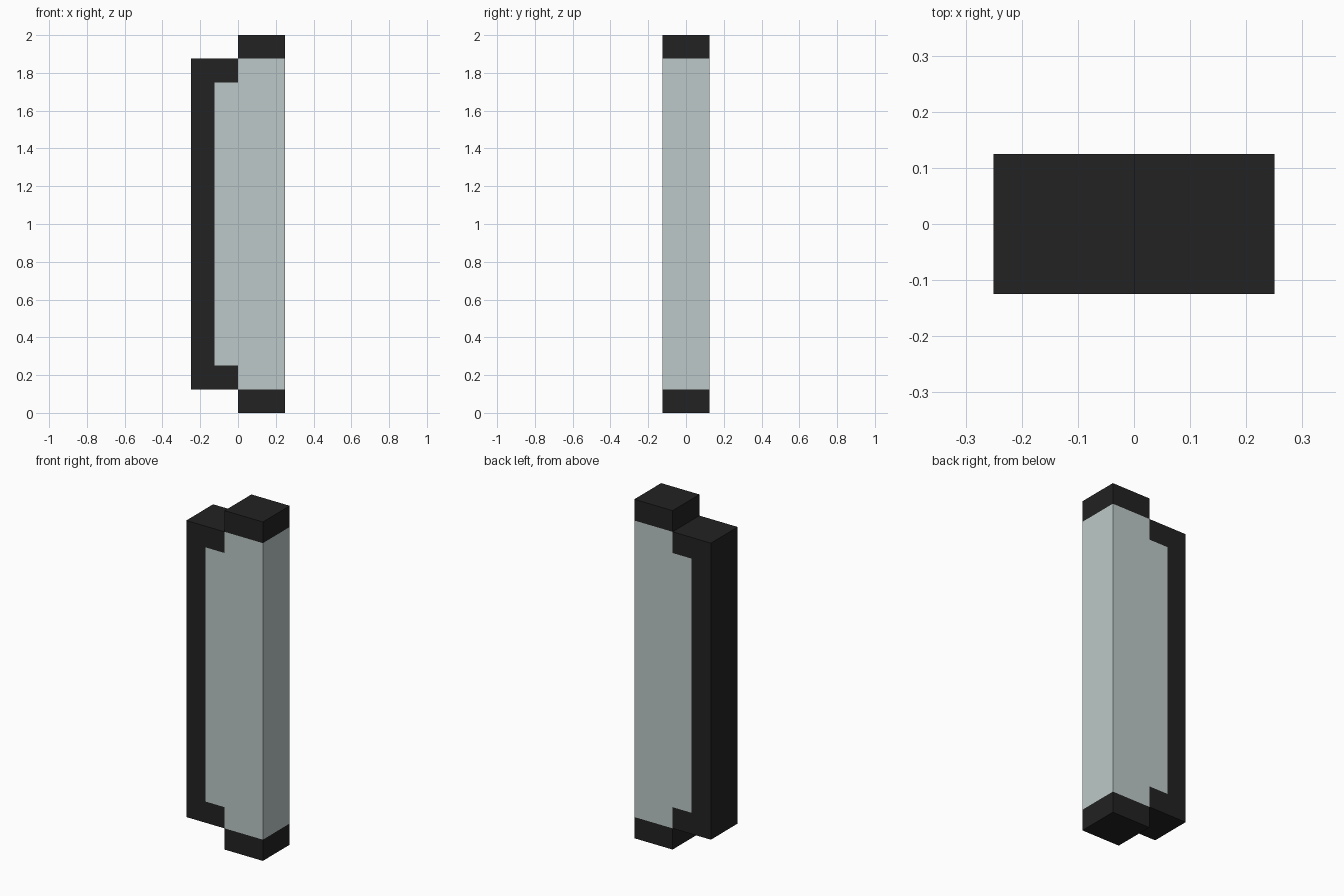
import bpy, bmesh
from mathutils import Vector

if "Cube" in bpy.data.objects:
    bpy.data.objects.remove(bpy.data.objects["Cube"])


def material(name, rgb):
    m = bpy.data.materials.new(name)
    m.diffuse_color = (*rgb, 1)
    m.use_nodes = True
    m.node_tree.nodes["Principled BSDF"].inputs["Base Color"].default_value = m.diffuse_color
    return m


DARK = material("dark frame", (0.016, 0.016, 0.016))
PALE = material("pale panel", (0.509, 0.584, 0.578))


def panel_box(name, lo, hi, cuts, is_pale):
    """Box cut along planes (axis, position); faces are coloured by a rule."""
    lo, hi = Vector(lo), Vector(hi)
    bm = bmesh.new()
    bmesh.ops.create_cube(bm, size=1)
    for v in bm.verts:
        v.co = (lo + hi) / 2 + v.co * (hi - lo)
    for axis, pos in cuts:
        point, normal = Vector(), Vector()
        point[axis], normal[axis] = pos, 1
        bmesh.ops.bisect_plane(bm, geom=bm.verts[:] + bm.edges[:] + bm.faces[:],
                               plane_co=point, plane_no=normal)
    bm.normal_update()
    for f in bm.faces:
        f.material_index = int(is_pale(f.calc_center_median(), f.normal))
    mesh = bpy.data.meshes.new(name)
    bm.to_mesh(mesh)
    bm.free()
    mesh.materials.append(DARK)
    mesh.materials.append(PALE)
    obj = bpy.data.objects.new(name, mesh)
    bpy.context.collection.objects.link(obj)


# tall post: pale between dark end caps
panel_box("tall_post", (0, -0.125, 0), (0.25, 0.125, 2),
          [(2, 0.125), (2, 1.875)],
          lambda c, n: 0.125 < c.z < 1.875)

# shorter side post: dark frame with a pale panel on front and back
panel_box("side_frame", (-0.25, -0.125, 0.125), (0, 0.125, 1.875),
          [(0, -0.125), (2, 0.25), (2, 1.75)],
          lambda c, n: abs(n.y) > 0.5 and c.x > -0.125 and 0.25 < c.z < 1.75)
